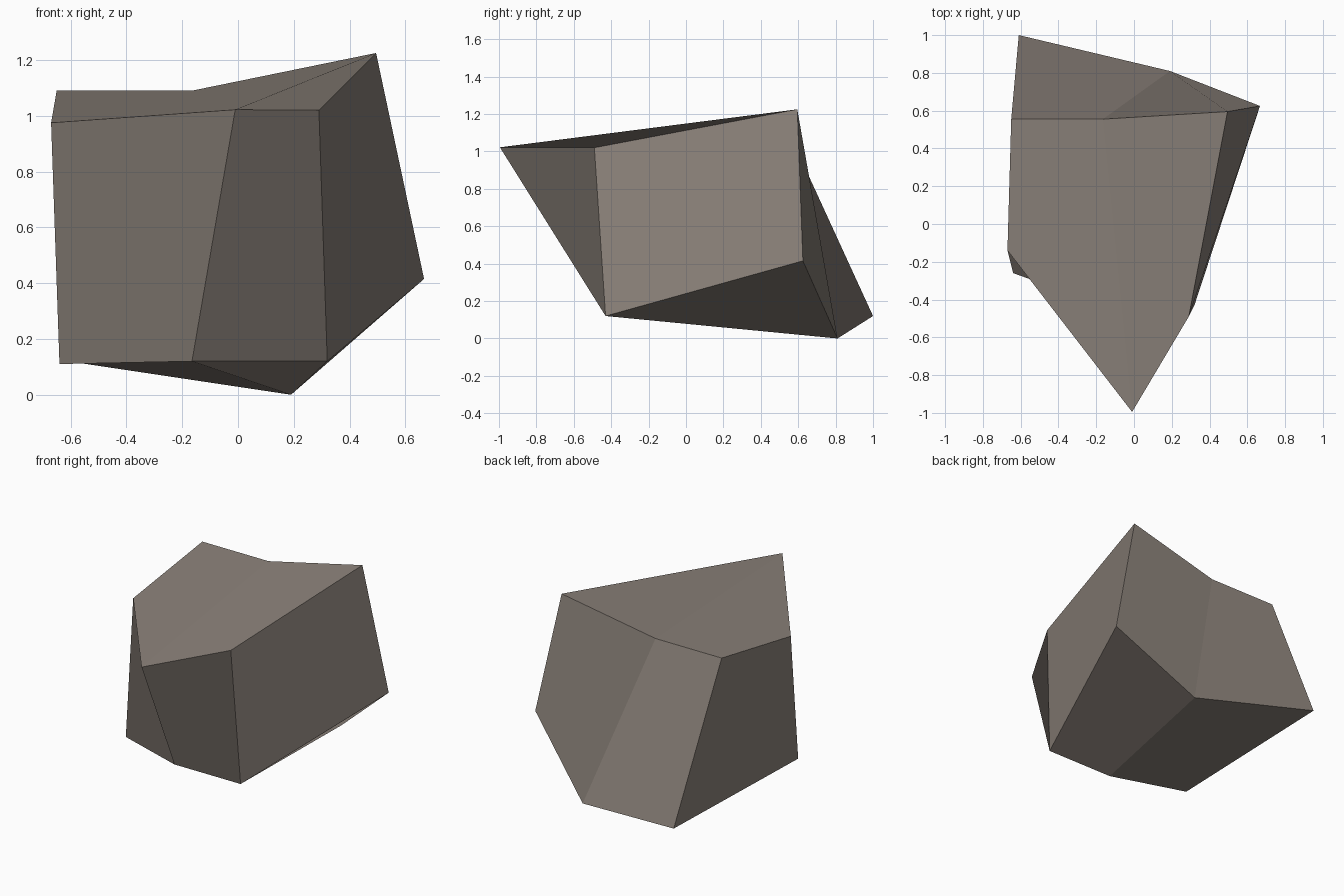
import bpy

if "Cube" in bpy.data.objects:
    bpy.data.objects.remove(bpy.data.objects["Cube"])

# Stone colour
stone = bpy.data.materials.new("warm grey stone")
stone.diffuse_color = (0.26, 0.224, 0.195, 1.0)
stone.use_nodes = True
stone.node_tree.nodes["Principled BSDF"].inputs["Base Color"].default_value = stone.diffuse_color

# Boulder: a two-by-one block with its corners knocked out of square.
# Each row runs left, middle, right.
top_front = [(-0.67, -0.14, 0.975), (-0.01, -0.995, 1.022), (0.29, -0.49, 1.02)]
top_back = [(-0.65, 0.555, 1.09), (-0.165, 0.555, 1.09), (0.495, 0.595, 1.225)]
low_front = [(-0.64, -0.26, 0.11), (-0.165, -0.43, 0.12), (0.32, -0.43, 0.12)]
low_back = [(-0.61, 1.0, 0.12), (0.19, 0.81, 0.0), (0.667, 0.625, 0.415)]
verts = top_front + top_back + low_front + low_back
TF, TB, LF, LB = 0, 3, 6, 9

# Ends of the block, then the four long sides in two columns
faces = [(TB, LB, LF, TF), (TF + 2, LF + 2, LB + 2, TB + 2)]
for i in (0, 1):
    j = i + 1
    faces += [
        (TF + i, LF + i, LF + j, TF + j),  # front
        (TB + j, LB + j, LB + i, TB + i),  # back
        (TF + i, TF + j, TB + j, TB + i),  # top
        (LF + j, LF + i, LB + i, LB + j),  # underside
    ]

mesh = bpy.data.meshes.new("boulder")
mesh.from_pydata(verts, [], faces)
mesh.materials.append(stone)
mesh.update()
boulder = bpy.data.objects.new("boulder", mesh)
bpy.context.collection.objects.link(boulder)
